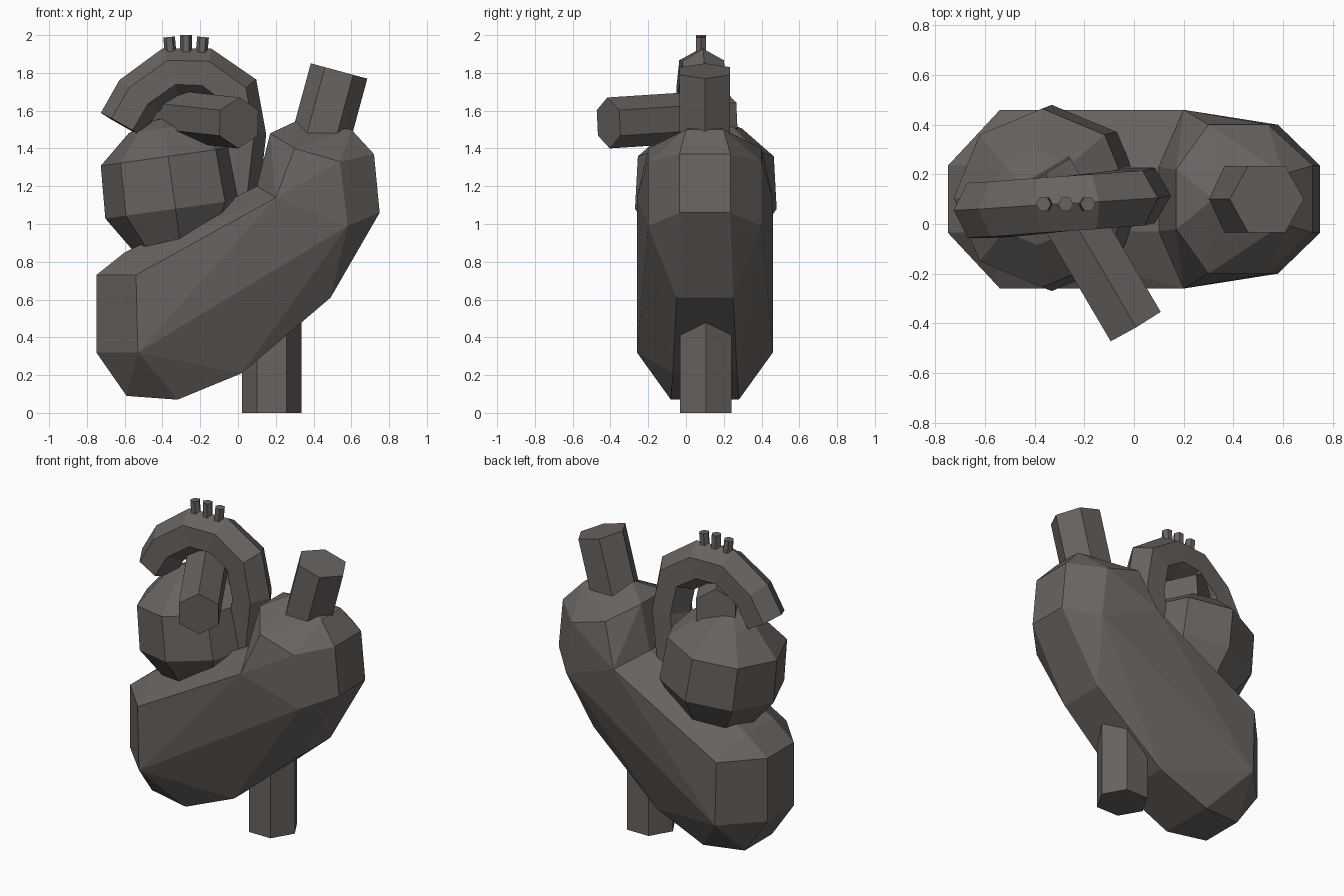
import bpy, bmesh, math
from mathutils import Vector, Matrix

if "Cube" in bpy.data.objects:
    bpy.data.objects.remove(bpy.data.objects["Cube"], do_unlink=True)

MID = 0.1  # depth of the mirror plane of the main body


def material(name, colour):
    m = bpy.data.materials.new(name)
    m.use_nodes = True
    m.diffuse_color = colour
    m.node_tree.nodes["Principled BSDF"].inputs["Base Color"].default_value = colour
    return m


FLESH = material("warm dark grey", (0.14, 0.125, 0.115, 1))


def finish(name, bm):
    bmesh.ops.recalc_face_normals(bm, faces=bm.faces)
    mesh = bpy.data.meshes.new(name)
    bm.to_mesh(mesh)
    bm.free()
    mesh.materials.append(FLESH)
    ob = bpy.data.objects.new(name, mesh)
    bpy.context.collection.objects.link(ob)
    return ob


def hull(name, points):
    """Convex faceted solid; each point is (x, half depth, z), mirrored in depth."""
    bm = bmesh.new()
    for x, d, z in points:
        for y in {MID - d, MID + d}:
            bm.verts.new((x, y, z))
    res = bmesh.ops.convex_hull(bm, input=bm.verts)
    loose = [v for v in bm.verts if not v.link_faces]
    bmesh.ops.delete(bm, geom=loose, context='VERTS')
    bmesh.ops.dissolve_limit(bm, angle_limit=math.radians(3), verts=bm.verts, edges=bm.edges)
    return finish(name, bm)


def tube(name, path, radius, side=(0, 1, 0), turn=0):
    """Six-sided pipe swept along a path with mitred joints."""
    bm = bmesh.new()
    pts = [Vector(p) for p in path]
    rings = []
    for i, p in enumerate(pts):
        a = (p - pts[i - 1]).normalized() if i else None
        b = (pts[i + 1] - p).normalized() if i < len(pts) - 1 else None
        a, b = a or b, b or a
        t = (a + b).normalized()
        out = Vector(side).cross(t).normalized()
        across = t.cross(out)
        stretch = 1 / max(0.5, t.dot(b))
        ring = []
        for k in range(6):
            ang = math.radians(60 * k + turn)
            ring.append(bm.verts.new(p + radius * (out * math.cos(ang) * stretch + across * math.sin(ang))))
        rings.append(ring)
    for r, s in zip(rings, rings[1:]):
        for k in range(6):
            bm.faces.new((r[k], r[(k + 1) % 6], s[(k + 1) % 6], s[k]))
    bm.faces.new(rings[0])
    bm.faces.new(rings[-1])
    return finish(name, bm)


# Main body: two overlapping faceted lobes
front_rim = [(0.2, 0.36, 1.14), (0.58, 0.30, 0.99)]
valley = [(0.1, 0.13, 1.2)]
right_side = [(0.49, 0.15, 0.61), (0.75, 0.135, 1.06)]
hull("lower_lobe", front_rim + valley + right_side + [
    (-0.54, 0.36, 0.73), (-0.53, 0.36, 0.32), (-0.75, 0.135, 0.73), (-0.75, 0.135, 0.32),
    (-0.59, 0.14, 0.09), (-0.32, 0.18, 0.07), (0.02, 0.17, 0.21), (-0.6, 0.135, 0.85)])
hull("upper_lobe", front_rim + valley + right_side + [
    (0.54, 0.30, 1.33), (0.3, 0.30, 1.40), (0.72, 0.135, 1.37),
    (0.17, 0.12, 1.48), (0.32, 0, 1.55), (0.60, 0.1, 1.5)])

# Rounded chamber beside the upper lobe
bm = bmesh.new()
rings = []
for z, r in ((-0.34, 0.22), (-0.1, 0.375), (0.18, 0.36), (0.33, 0.19), (0.38, 0.05)):
    rings.append([bm.verts.new((r * math.cos(k * math.pi / 4), r * math.sin(k * math.pi / 4), z))
                  for k in range(8)])
for r, s in zip(rings, rings[1:]):
    for k in range(8):
        bm.faces.new((r[k], r[(k + 1) % 8], s[(k + 1) % 8], s[k]))
bm.faces.new(rings[0])
bm.faces.new(rings[-1])
chamber = finish("side_chamber", bm)
chamber.data.transform(Matrix.Translation((-0.345, 0.105, 1.18)) @ Matrix.Rotation(math.radians(-8), 4, 'Y'))

# Large arched pipe
tube("arch_pipe", [(-0.615, 0.055, 1.525), (-0.53, 0.06, 1.675), (-0.36, 0.075, 1.80), (-0.18, 0.09, 1.80),
                   (-0.02, 0.105, 1.69), (0.02, 0.115, 1.47), (-0.02, 0.12, 1.12)], 0.128)

# Three small stubs on the arch
for i, lean in enumerate((-1, 0, 1)):
    x = -0.275 + 0.078 * lean
    tube(f"arch_stub_{i + 1}", [(x, 0.08, 1.86), (x + 0.012 * lean, 0.08, 2.0 - 0.01 * abs(lean))], 0.031)

# Straight pipes
tube("crossing_pipe", [(0.005, -0.41, 1.535), (-0.36, 0.21, 1.575)], 0.135, side=(0.86, 0.51, 0))
tube("top_pipe", [(0.44, 0.1, 1.46), (0.535, 0.1, 1.81)], 0.155)
tube("bottom_pipe", [(0.178, 0.105, 0), (0.178, 0.105, 0.6)], 0.157)
